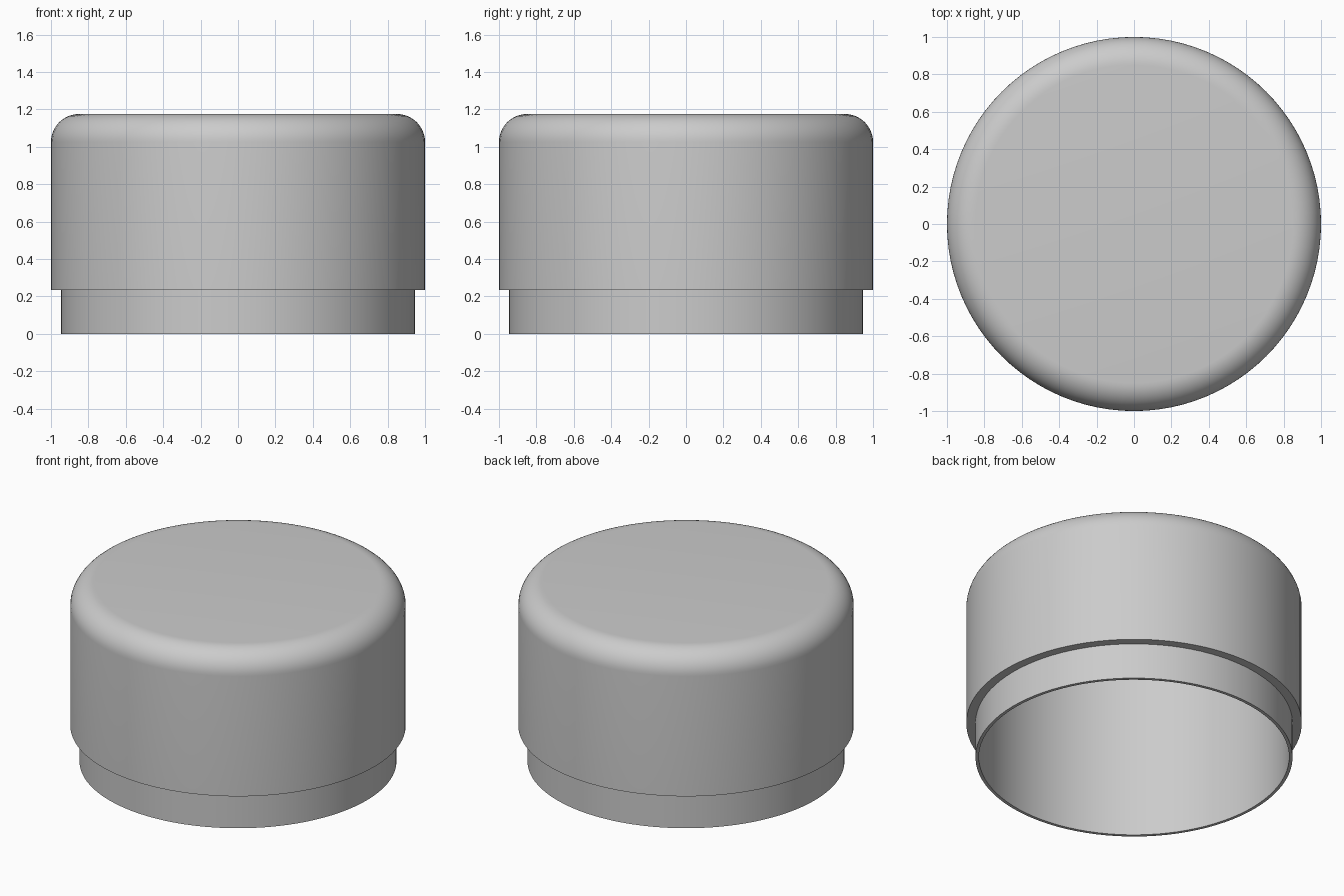
import bpy
import bmesh
from math import cos, sin, pi, radians
from mathutils import Matrix, Vector

cube = bpy.data.objects.get("Cube")
if cube:
    bpy.data.objects.remove(cube, do_unlink=True)

# Single matte grey
grey = bpy.data.materials.new("light_grey")
grey.use_nodes = True
colour = (0.6, 0.6, 0.6, 1)
grey.diffuse_color = colour
grey.node_tree.nodes["Principled BSDF"].inputs["Base Color"].default_value = colour

TOP, SKIRT = 1.175, 0.235          # cap top, underside of the outer skirt
OUTER, NECK, BORE = 1.0, 0.945, 0.925
CEILING, FILLET = 1.1, 0.15
STEPS, SIDES = 12, 96

# Half section of the hollow cap, from the inner ceiling round to the top centre
arc = [(OUTER - FILLET + FILLET * cos(a), TOP - FILLET + FILLET * sin(a))
       for a in (pi / 2 * i / STEPS for i in range(STEPS + 1))]
section = [(0, CEILING), (BORE, CEILING), (BORE, 0), (NECK, 0),
           (NECK, SKIRT), (OUTER, SKIRT), *arc, (0, TOP)]

# Spin the section about the vertical axis
bm = bmesh.new()
verts = [bm.verts.new((r, 0, z)) for r, z in section]
edges = [bm.edges.new(pair) for pair in zip(verts, verts[1:])]
bmesh.ops.spin(bm, geom=verts + edges, cent=(0, 0, 0), axis=(0, 0, 1),
               angle=2 * pi, steps=SIDES, use_merge=True)
bmesh.ops.remove_doubles(bm, verts=bm.verts, dist=0.0001)
bmesh.ops.recalc_face_normals(bm, faces=bm.faces)

mesh = bpy.data.meshes.new("hollow_cap")
bm.to_mesh(mesh)
bm.free()
mesh.materials.append(grey)
cap = bpy.data.objects.new("hollow_cap", mesh)
bpy.context.collection.objects.link(cap)

# Smooth walls with crisp steps
bpy.ops.object.select_all(action="DESELECT")
cap.select_set(True)
bpy.context.view_layer.objects.active = cap
bpy.ops.object.shade_smooth_by_angle(angle=radians(30))
